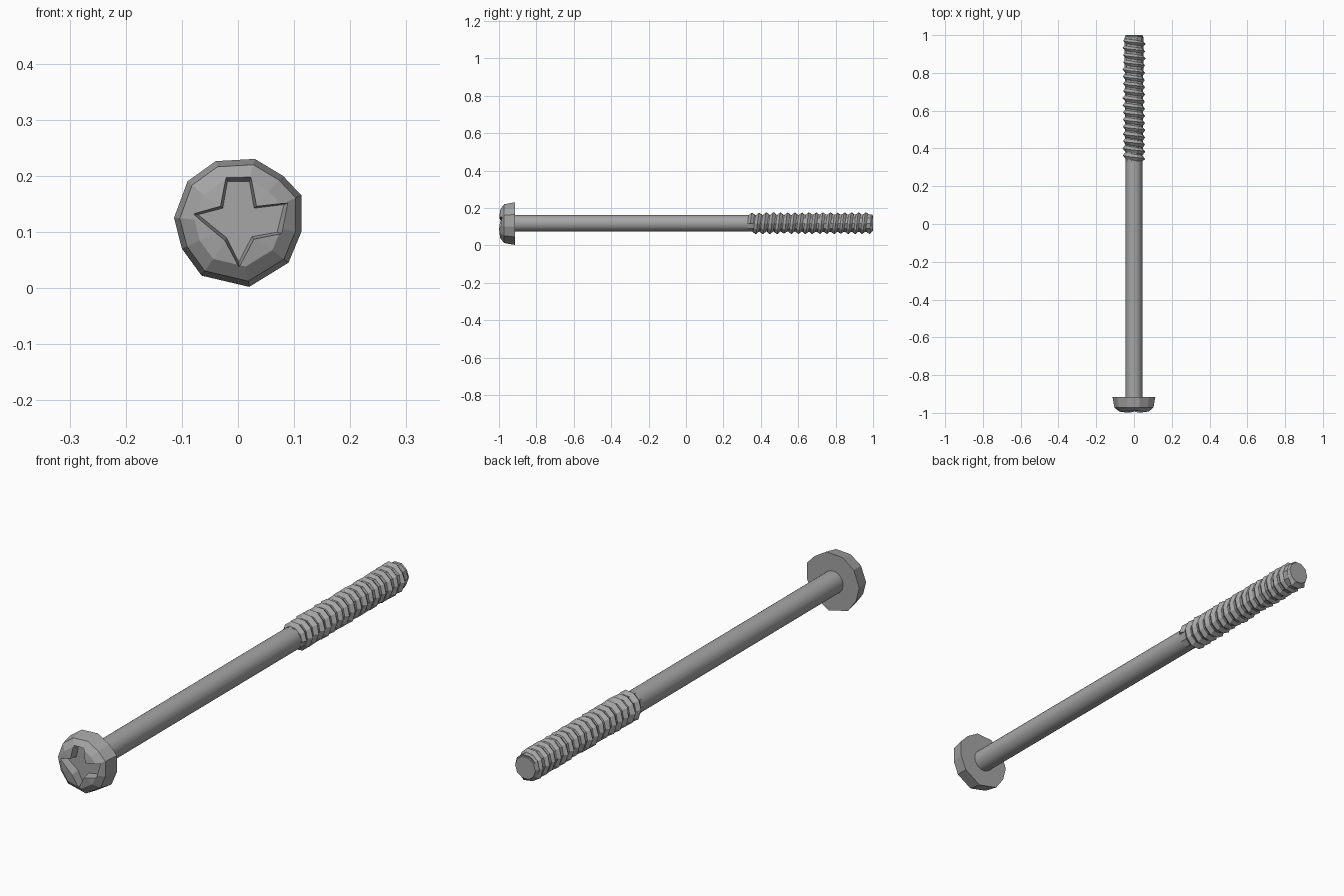
import bpy, bmesh, math, random
from mathutils import Vector

if "Cube" in bpy.data.objects:
    bpy.data.objects.remove(bpy.data.objects["Cube"])

random.seed(4)
AX = 0.118  # height of the screw axis

steel = bpy.data.materials.new("grey steel")
steel.diffuse_color = (0.38, 0.38, 0.38, 1)
steel.use_nodes = True
steel.node_tree.nodes["Principled BSDF"].inputs["Base Color"].default_value = steel.diffuse_color


def make(name, verts, faces):
    me = bpy.data.meshes.new(name)
    me.from_pydata(verts, [], faces)
    bm = bmesh.new()
    bm.from_mesh(me)
    bmesh.ops.recalc_face_normals(bm, faces=bm.faces)
    bm.to_mesh(me)
    bm.free()
    me.materials.append(steel)
    ob = bpy.data.objects.new(name, me)
    bpy.context.collection.objects.link(ob)
    return ob


def loft(name, rings):
    """Skin closed rings of equal length and cap both ends."""
    n = len(rings[0])
    faces = [(i * n + j, i * n + (j + 1) % n, (i + 1) * n + (j + 1) % n, (i + 1) * n + j)
             for i in range(len(rings) - 1) for j in range(n)]
    faces += [tuple(range(n)), tuple(range((len(rings) - 1) * n, len(rings) * n))]
    return make(name, [p for r in rings for p in r], faces)


def outline(points, scale, y, centre=(0, 0.115)):
    cx, cz = centre
    return [(cx + (x - cx) * scale, y, cz + (z - cz) * scale) for x, z in points]


def circle(r, y, n):
    return [(r * math.cos(a), y, AX + r * math.sin(a))
            for a in (2 * math.pi * i / n for i in range(n))]


# Head: uneven faceted rim with a low dome
rim = [(0.03, 0.23), (0.08, 0.2), (0.113, 0.165), (0.113, 0.1), (0.09, 0.045), (0.02, 0.002),
       (-0.065, 0.022), (-0.1, 0.07), (-0.114, 0.125), (-0.09, 0.19), (-0.04, 0.226)]
head = loft("head", [outline(rim, s, y) for s, y in
                     ((1, -0.915), (0.91, -0.972), (0.68, -0.993), (0.3, -1.0))])

# Cross-shaped driver recess
cross = [(-0.023, 0.205), (0.025, 0.205), (0.035, 0.147), (0.1, 0.155), (0.085, 0.095),
         (0.03, 0.085), (0.002, 0.03), (-0.025, 0.083), (-0.087, 0.133), (-0.033, 0.147)]
cutter = loft("recess_cutter", [outline(cross, s, y, (0, 0.12)) for s, y in
                                ((1.06, -1.03), (0.82, -0.965))])
cutter.hide_render = True
cutter.hide_viewport = True
cut = head.modifiers.new("recess", 'BOOLEAN')
cut.object = cutter
cut.operation = 'DIFFERENCE'
cut.solver = 'EXACT'

# Plain shaft
shaft = loft("shaft", [circle(0.044, -0.92, 24), circle(0.044, 0.34, 24)])
bpy.context.view_layer.objects.active = shaft
shaft.select_set(True)
bpy.ops.object.shade_smooth_by_angle(angle=math.radians(35))
shaft.select_set(False)

# Core inside the thread, with a flat tip
loft("thread_core", [circle(0.046, 0.33, 10), circle(0.05, 0.985, 10), circle(0.044, 1.0, 10)])

# Helical thread ridge with slightly uneven crests
SIDES, PITCH, START, END = 10, 0.038, 0.325, 0.99
steps = int((END - START) / PITCH * SIDES)
verts, faces = [], []
for k in range(steps):
    a = 2 * math.pi * k / SIDES
    y = START + PITCH * k / SIDES
    crest = 0.06 + random.uniform(-0.003, 0.002)
    for r, dy in ((0.044, 0.0), (crest, PITCH * 0.5), (0.044, PITCH)):
        yy = min(max(y + dy, 0.33), 0.997)
        if yy > 0.985:
            r = min(r, 0.05)
        verts.append((r * math.cos(a), yy, AX + r * math.sin(a)))
for k in range(steps - 1):
    b, c = 3 * k, 3 * k + 3
    faces += [(b, c, c + 1, b + 1), (b + 1, c + 1, c + 2, b + 2), (b, b + 2, c + 2, c)]
e = 3 * (steps - 1)
faces += [(0, 1, 2), (e, e + 1, e + 2)]
make("thread", verts, faces)
